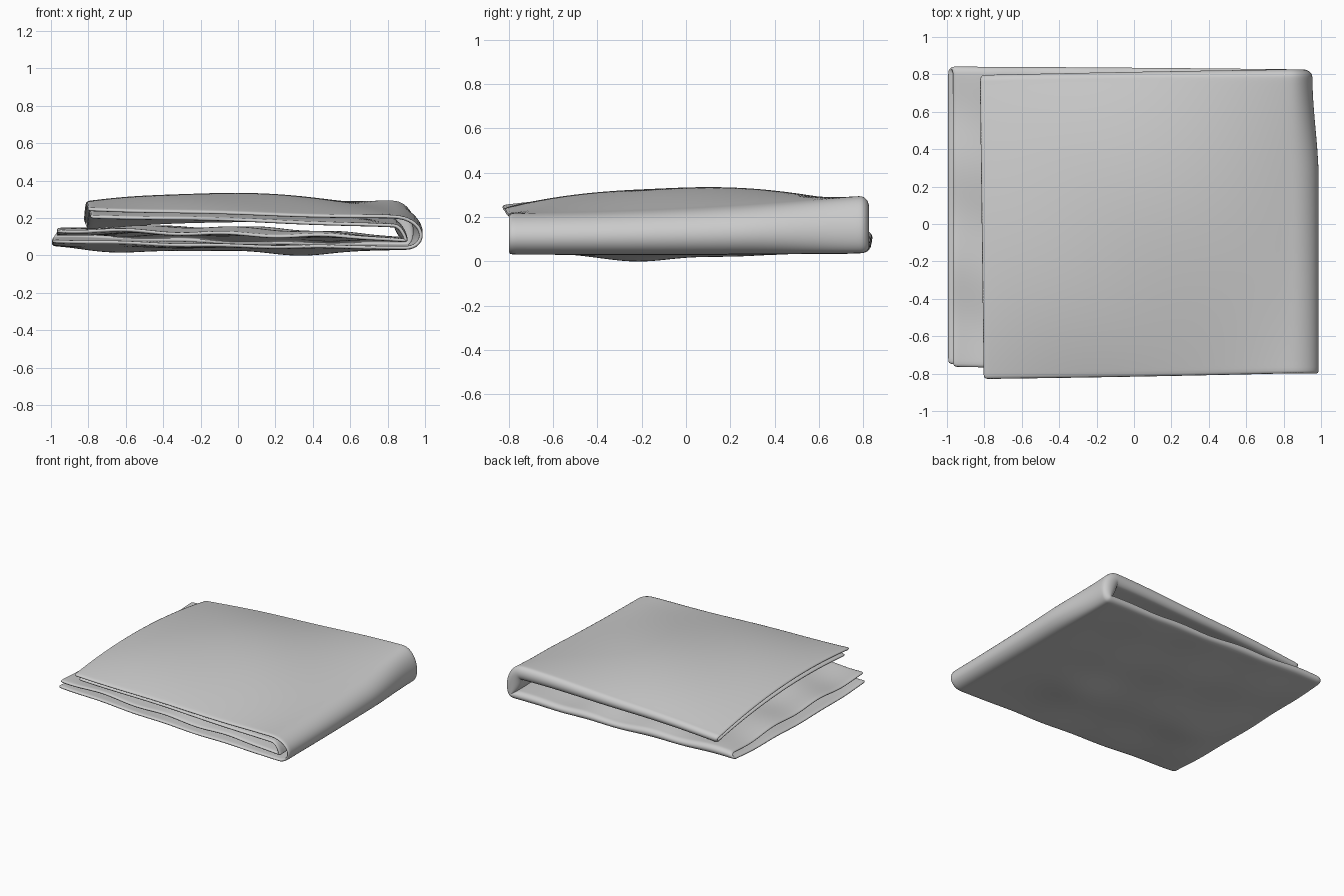
import bpy, bmesh, math

if "Cube" in bpy.data.objects:
    bpy.data.objects.remove(bpy.data.objects["Cube"])


def lerp(a, b, k):
    return a + (b - a) * k


def smooth(k):
    k = max(0.0, min(1.0, k))
    return k * k * (3 - 2 * k)


def quad(a, b, c, u):
    # smooth curve through three values at u = -1, 0, 1
    return a * u * (u - 1) / 2 + b * (1 - u * u) + c * u * (u + 1) / 2


# Heights of the four cloth layers: rows front, middle, back; columns left, middle, right
BOTTOM_OUTER = ((.075, .055, .040), (.060, .037, .040), (.085, .060, .045))
BOTTOM_INNER = ((.125, .120, .080), (.125, .135, .085), (.120, .100, .090))
TOP_INNER = ((.205, .185, .160), (.230, .240, .170), (.150, .190, .200))
TOP_OUTER = ((.245, .220, .207), (.277, .322, .230), (.190, .250, .285))


def height(layer, u, v):
    return quad(*[quad(*row, u) for row in layer], v)


def dimple(x, y, cx, cy, w):
    return math.exp(-((x - cx) ** 2 + (y - cy) ** 2) / w ** 2)


def lower_z(f, u, v):
    z = lerp(height(BOTTOM_OUTER, u, v), height(BOTTOM_INNER, u, v), f)
    fade = 1 - smooth((u - .4) / .6)
    sag = -.025 * (dimple(u, v, -.62, -.3, .25) + dimple(u, v, .43, -.25, .25))
    ripple = .008 * math.sin(9 * v + 3 * u + 1) + .007 * math.sin(11 * u - 2 * v)
    return z + (1 - f) * sag + fade * ripple * (.4 + .6 * f)


def upper_z(f, u, v):
    z = lerp(height(TOP_OUTER, u, v), height(TOP_INNER, u, v), f)
    return z + .004 * math.sin(4 * (u + v)) * (1 - u * u)


# Parameter steps: flat panel, fold, flat panel
FLAT, FOLD = 46, 14
STEPS = ([(0, i / FLAT) for i in range(FLAT)]
         + [(1, i / FOLD) for i in range(FOLD)]
         + [(2, i / FLAT) for i in range(FLAT + 1)])


def sheet_point(s, t):
    # t runs front to back on the outer layer, round the back fold, forward on the inner layer
    part, k = t
    f, bulge, v = 0.0, 0.0, 1.0
    if part == 0:
        v = -1 + 2 * k
    elif part == 1:
        f, bulge = (1 - math.cos(math.pi * k)) / 2, math.sin(math.pi * k)
    else:
        f, v = 1.0, 1 - 2 * k

    # s runs along the bottom panel, round the right-hand fold, back along the top panel
    part, k = s
    if part == 0:
        u, w = -1 + 2 * k, k * .5
        x = lerp(lerp(-.995, -.97, f), .90, k)
        z = lower_z(f, u, v)
    elif part == 1:
        w = .5
        a = math.pi * k
        reach = lerp(.112, .055, f) - .035 * smooth((v - .3) / .7)
        x = lerp(lerp(.90, .87, f * k), .83, k) + reach * math.sin(a)
        x -= .03 * f * math.sin(a)
        z = lerp(lower_z(f, 1, v), upper_z(f, 1, v), (1 - math.cos(a)) / 2)
    else:
        u, w = 1 - 2 * k, .5 + k * .5
        x = lerp(.83, lerp(-.815, -.80, f) + .01 * -v, k)
        z = upper_z(f, u, v)

    # Slightly uneven front and back edges
    front_out = quad(-.75, -.80, -.83, 2 * w - 1)
    front_in = quad(-.765, -.79, -.80, 2 * w - 1)
    back = quad(.80, .785, .755, 2 * w - 1)
    y = lerp(lerp(front_out, front_in, f), back, (v + 1) / 2) + .032 * bulge
    return x, y, z


# One sheet folded in half twice
bm = bmesh.new()
grid = [[bm.verts.new(sheet_point(s, t)) for t in STEPS] for s in STEPS]
for i in range(len(STEPS) - 1):
    for j in range(len(STEPS) - 1):
        bm.faces.new((grid[i][j], grid[i + 1][j], grid[i + 1][j + 1], grid[i][j + 1]))
bmesh.ops.smooth_vert(bm, verts=[v for v in bm.verts if not v.is_boundary], factor=.5,
                      use_axis_x=True, use_axis_y=True, use_axis_z=True)
bmesh.ops.recalc_face_normals(bm, faces=bm.faces)
for face in bm.faces:
    face.smooth = True
mesh = bpy.data.meshes.new("folded_cloth")
bm.to_mesh(mesh)
bm.free()
cloth = bpy.data.objects.new("folded_cloth", mesh)
bpy.context.collection.objects.link(cloth)

# Fabric thickness with softly rounded hems
solid = cloth.modifiers.new("thickness", 'SOLIDIFY')
solid.thickness = .02
solid.offset = 0
soft = cloth.modifiers.new("soft", 'SUBSURF')
soft.levels = soft.render_levels = 1
